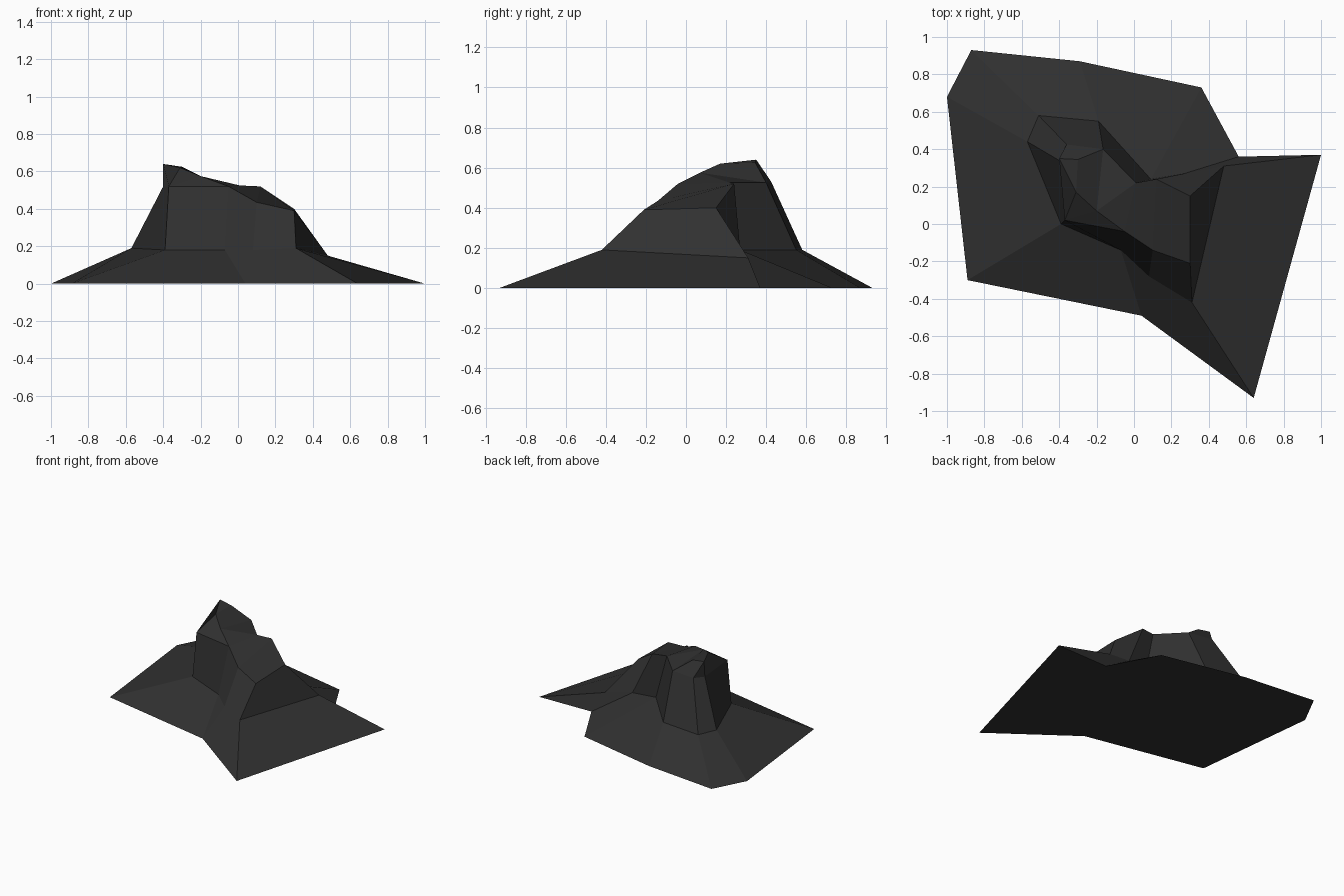
import bpy, bmesh

if "Cube" in bpy.data.objects:
    bpy.data.objects.remove(bpy.data.objects["Cube"])

# Contour rings, clockwise seen from above; each ring has ten matching points
ground = [(-1, .68), (-.87, .93), (-.29, .87), (.36, .73), (.56, .36),
          (1, .37), (.64, -.93), (.04, -.49), (.04, -.49), (-.89, -.30)]
foot = [(-.57, .44, .19), (-.51, .58, .19), (-.19, .55, .19), (.09, .24, .19), (.27, .27, .19),
        (.48, .31, .15), (.31, -.42, .19), (.08, -.28, .18), (-.07, -.14, .18), (-.39, 0, .18)]
rim = [(-.40, .34, .52), (-.36, .425, .53), (-.165, .40, .525), (.01, .22, .525), (.12, .24, .52),
       (.30, .15, .40), (.30, -.21, .39), (.10, -.14, .435), (-.05, -.04, .52), (-.37, .02, .52)]
# Summit ridge, descending from the peak
ridge = [(-.40, .35, .64), (-.30, .345, .625), (-.31, .17, .62), (-.20, .07, .575)]

stone = bpy.data.materials.new("dark_stone")
stone.diffuse_color = (.03, .03, .03, 1)
stone.use_nodes = True
stone.node_tree.nodes["Principled BSDF"].inputs["Base Color"].default_value = stone.diffuse_color

bm = bmesh.new()
base = [bm.verts.new((x, y, 0)) for x, y in ground]
mid = [bm.verts.new(p) for p in foot]
top = [bm.verts.new(p) for p in rim]
peak = [bm.verts.new(p) for p in ridge]


def bridge(low, high):
    for i in range(len(low)):
        j = (i + 1) % len(low)
        bm.faces.new((low[i], low[j], high[j], high[i]))


bridge(base, mid)   # sloping apron
bridge(mid, top)    # cliff walls
bm.faces.new(base)  # underside

# Crown: rim points 0-9, ridge points 10-13
crown = top + peak
for f in [(0, 1, 10), (1, 2, 11, 10), (11, 2, 13, 12), (2, 3, 13), (3, 8, 13),
          (9, 13, 8), (9, 12, 13), (9, 0, 10, 12), (10, 11, 12),
          (3, 4, 7, 8), (4, 5, 6, 7)]:
    bm.faces.new([crown[i] for i in f])

bmesh.ops.remove_doubles(bm, verts=bm.verts[:], dist=.0005)
bmesh.ops.recalc_face_normals(bm, faces=bm.faces[:])

mesh = bpy.data.meshes.new("rock_outcrop")
bm.to_mesh(mesh)
bm.free()
mesh.materials.append(stone)
bpy.context.collection.objects.link(bpy.data.objects.new("rock_outcrop", mesh))
